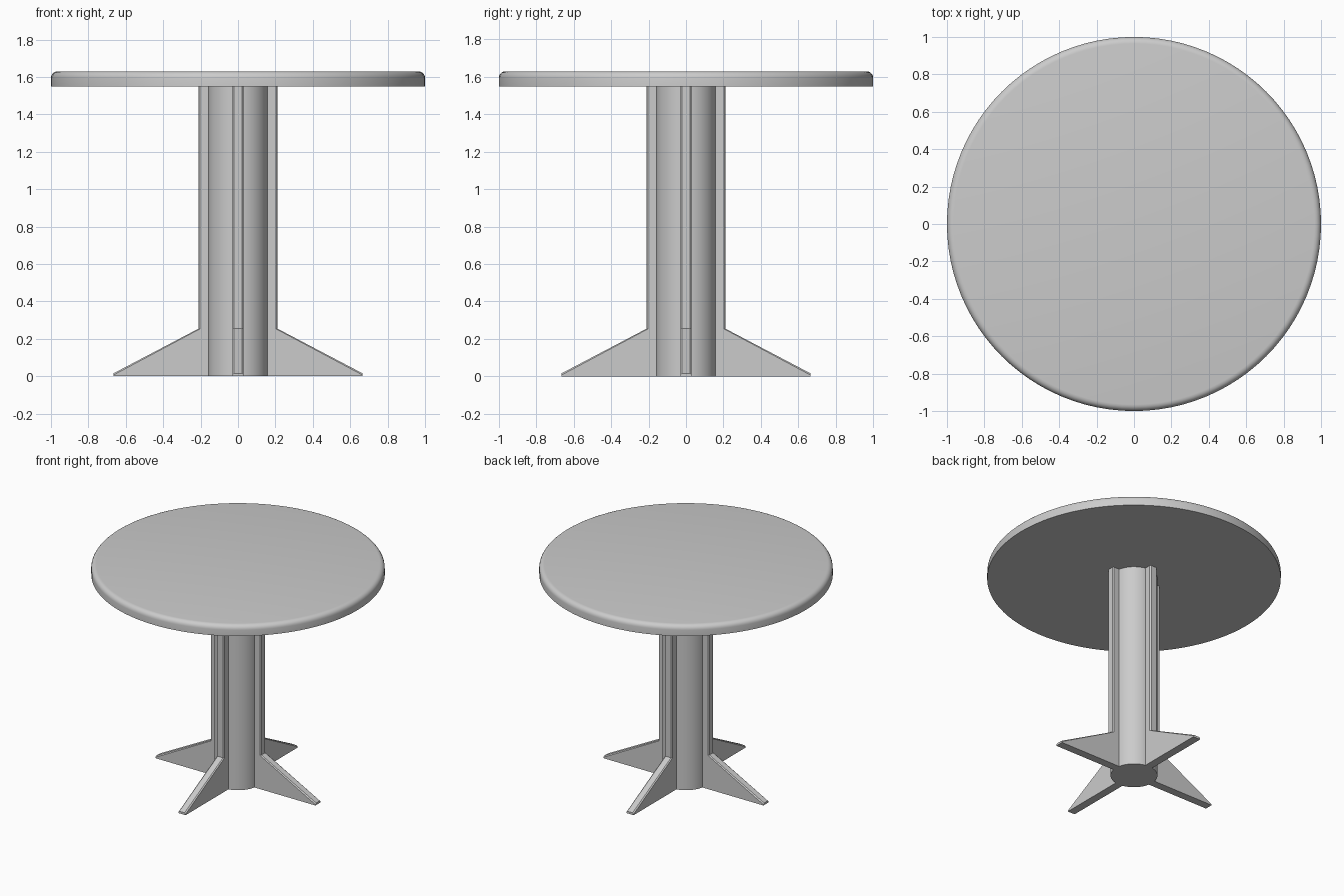
import bpy, bmesh, math
from mathutils import Matrix

cube = bpy.data.objects.get("Cube")
if cube:
    bpy.data.objects.remove(cube, do_unlink=True)

grey = bpy.data.materials.new("plain grey")
grey.use_nodes = True
colour = (0.6, 0.6, 0.6, 1)
grey.diffuse_color = colour
grey.node_tree.nodes["Principled BSDF"].inputs["Base Color"].default_value = colour

UNDERSIDE, HEIGHT = 1.55, 1.63
HALF_FIN = 0.03


def finish(name, bm):
    bmesh.ops.recalc_face_normals(bm, faces=bm.faces[:])
    mesh = bpy.data.meshes.new(name)
    bm.to_mesh(mesh)
    bm.free()
    mesh.materials.append(grey)
    obj = bpy.data.objects.new(name, mesh)
    bpy.context.collection.objects.link(obj)
    return obj


def smooth(obj):
    bpy.ops.object.select_all(action="DESELECT")
    obj.select_set(True)
    bpy.context.view_layer.objects.active = obj
    bpy.ops.object.shade_smooth_by_angle(angle=math.radians(35))


def cylinder(name, radius, bottom, top, sides):
    bm = bmesh.new()
    bmesh.ops.create_cone(bm, cap_ends=True, segments=sides, radius1=radius, radius2=radius,
                          depth=top - bottom, matrix=Matrix.Translation((0, 0, (bottom + top) / 2)))
    return bm


def fin(name, profile, angle, is_chamfered):
    """Extrude an upright outline sideways, chamfer its outer edges and turn it about the post."""
    bm = bmesh.new()
    face = bm.faces.new([bm.verts.new((x, -HALF_FIN, z)) for x, z in profile])
    ext = bmesh.ops.extrude_face_region(bm, geom=[face])
    moved = [g for g in ext["geom"] if isinstance(g, bmesh.types.BMVert)]
    bmesh.ops.translate(bm, verts=moved, vec=(0, 2 * HALF_FIN, 0))
    edges = [e for e in bm.edges if is_chamfered(*e.verts)]
    bmesh.ops.bevel(bm, geom=edges, offset=0.008, segments=1, affect="EDGES")
    bm.transform(Matrix.Rotation(angle, 4, "Z"))
    return finish(name, bm)


# Round top with a softened upper rim
bm = cylinder("table_top", 1, UNDERSIDE, HEIGHT, 96)
rim = [e for e in bm.edges if all(v.co.z > HEIGHT - 0.01 for v in e.verts)]
bmesh.ops.bevel(bm, geom=rim, offset=0.035, segments=5, profile=0.5, affect="EDGES")
smooth(finish("table_top", bm))

# Central post
smooth(finish("post", cylinder("post", 0.16, 0, UNDERSIDE, 48)))

# Four ribs up the post, each running out into a sloping foot
rib = [(0.1, 0), (0.21, 0), (0.21, UNDERSIDE), (0.1, UNDERSIDE)]
foot = [(0.2, 0), (0.665, 0), (0.665, 0.016), (0.21, 0.255), (0.2, 0.255)]
for i, side in enumerate(("left", "back", "right", "front")):
    turn = i * math.pi / 2
    fin(side + "_rib", rib, turn,
        lambda a, b: min(a.co.x, b.co.x) > 0.2 and abs(a.co.z - b.co.z) > 1)
    fin(side + "_foot", foot, turn,
        lambda a, b: abs(a.co.x - b.co.x) > 0.1 and max(a.co.z, b.co.z) > 0.1)
